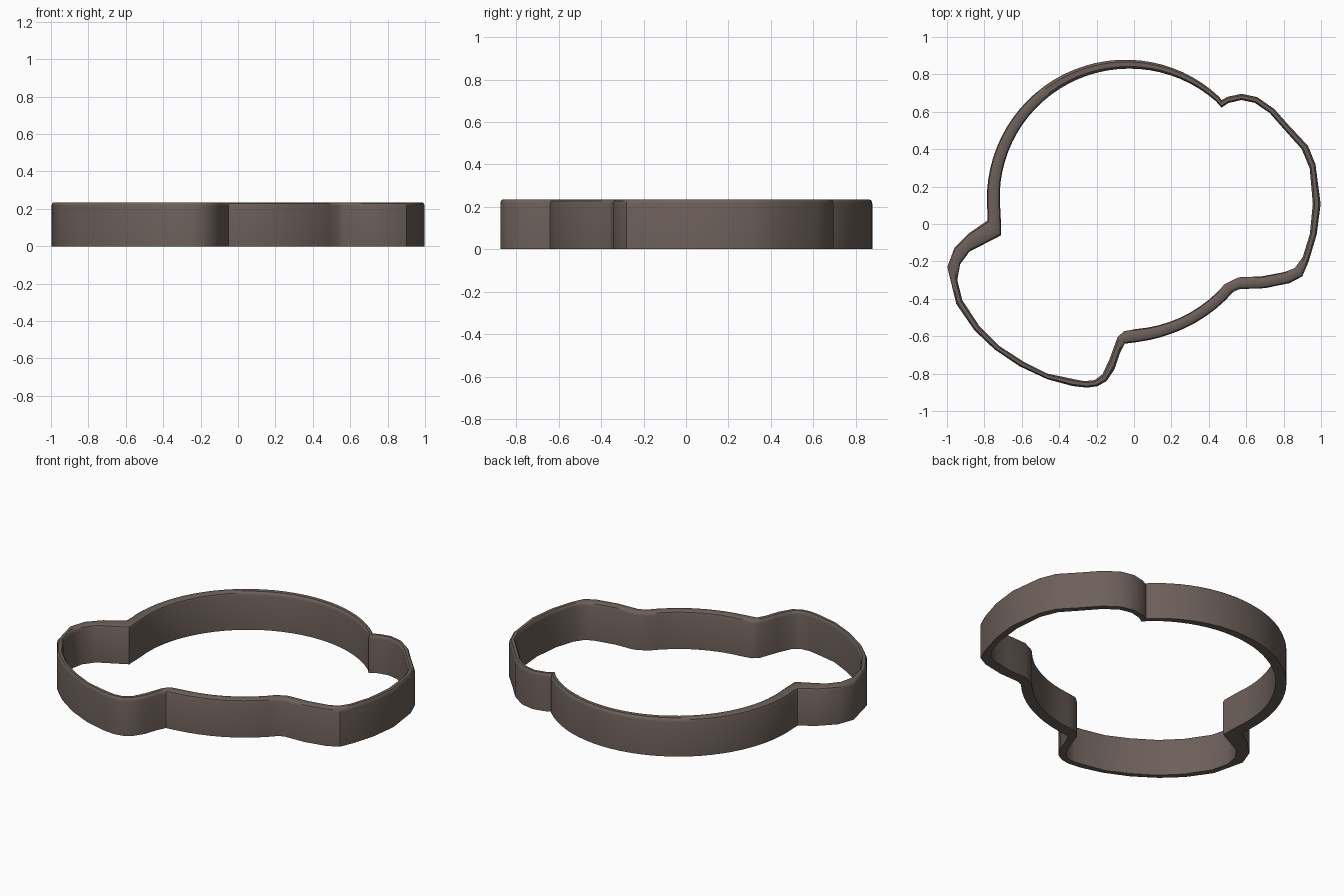
import bpy, bmesh
from math import sin, cos, radians

if "Cube" in bpy.data.objects:
    bpy.data.objects.remove(bpy.data.objects["Cube"])

CX, CY = -0.035, 0.132          # centre of the big round body
H, LIP = 0.235, 0.215           # full height, start of rounded rim


def arc(a0, a1, n, outer, inner):
    """Outer/inner point pairs along the round body; radii go from start to end value."""
    pairs = []
    for i in range(n + 1):
        t = i / n
        a = radians(a0 + (a1 - a0) * t)
        ro = outer[0] + (outer[1] - outer[0]) * t ** 3
        ri = inner[0] + (inner[1] - inner[0]) * t
        pairs.append((CX + ro * cos(a), CY + ro * sin(a),
                      CX + ri * cos(a), CY + ri * sin(a)))
    return pairs


# Lobes: outer x, y, inner x, y
right_lobe = [
    (.467, .662, .468, .622), (.50, .68, .505, .647), (.575, .696, .575, .663),
    (.66, .678, .645, .648), (.75, .615, .725, .594), (.83, .525, .805, .503),
    (.93, .418, .897, .40), (.97, .32, .94, .295), (.998, .107, .956, .107),
    (.977, -.055, .94, -.055), (.934, -.20, .902, -.177), (.90, -.28, .86, -.235),
    (.832, -.316, .805, -.257), (.70, -.343, .683, -.28), (.565, -.348, .56, -.285)]
left_lobe = [
    (-.05, -.64, -.053, -.573), (-.075, -.69, -.088, -.605), (-.104, -.776, -.131, -.723),
    (-.147, -.84, -.168, -.803), (-.195, -.867, -.211, -.835), (-.25, -.875, -.265, -.84),
    (-.33, -.866, -.32, -.83), (-.463, -.83, -.463, -.80), (-.613, -.76, -.586, -.739),
    (-.747, -.669, -.72, -.653), (-.854, -.567, -.827, -.546), (-.95, -.428, -.918, -.407),
    (-.998, -.23, -.945, -.30), (-.96, -.128, -.929, -.214), (-.88, -.048, -.88, -.148),
    (-.784, .018, -.71, -.06)]

outline = (arc(186, 48, 30, (.752, .735), (.682, .706)) + right_lobe
           + arc(-41, -86, 9, (.752, .765), (.69, .695)) + left_lobe)

# Wall cross-section: position across the wall (0 outer, 1 inner), height
section = [(0, 0), (0, LIP), (.08, .228), (.25, H), (.75, H), (.92, .228), (1, LIP), (1, 0)]

bm = bmesh.new()
rings = [[bm.verts.new((ox + (ix - ox) * t, oy + (iy - oy) * t, z)) for t, z in section]
         for ox, oy, ix, iy in outline]
m = len(section)
for i, a in enumerate(rings):
    b = rings[(i + 1) % len(rings)]
    for j in range(m):
        k = (j + 1) % m
        bm.faces.new((a[j], b[j], b[k], a[k]))
bmesh.ops.recalc_face_normals(bm, faces=bm.faces)

mesh = bpy.data.meshes.new("cutter_wall")
bm.to_mesh(mesh)
bm.free()
wall = bpy.data.objects.new("cutter_wall", mesh)
bpy.context.collection.objects.link(wall)

# Brown-grey plastic
mat = bpy.data.materials.new("brown_plastic")
mat.diffuse_color = (.15, .115, .10, 1)
mat.use_nodes = True
mat.node_tree.nodes["Principled BSDF"].inputs["Base Color"].default_value = mat.diffuse_color
mesh.materials.append(mat)

bpy.context.view_layer.objects.active = wall
wall.select_set(True)
bpy.ops.object.shade_smooth_by_angle(angle=radians(35))
